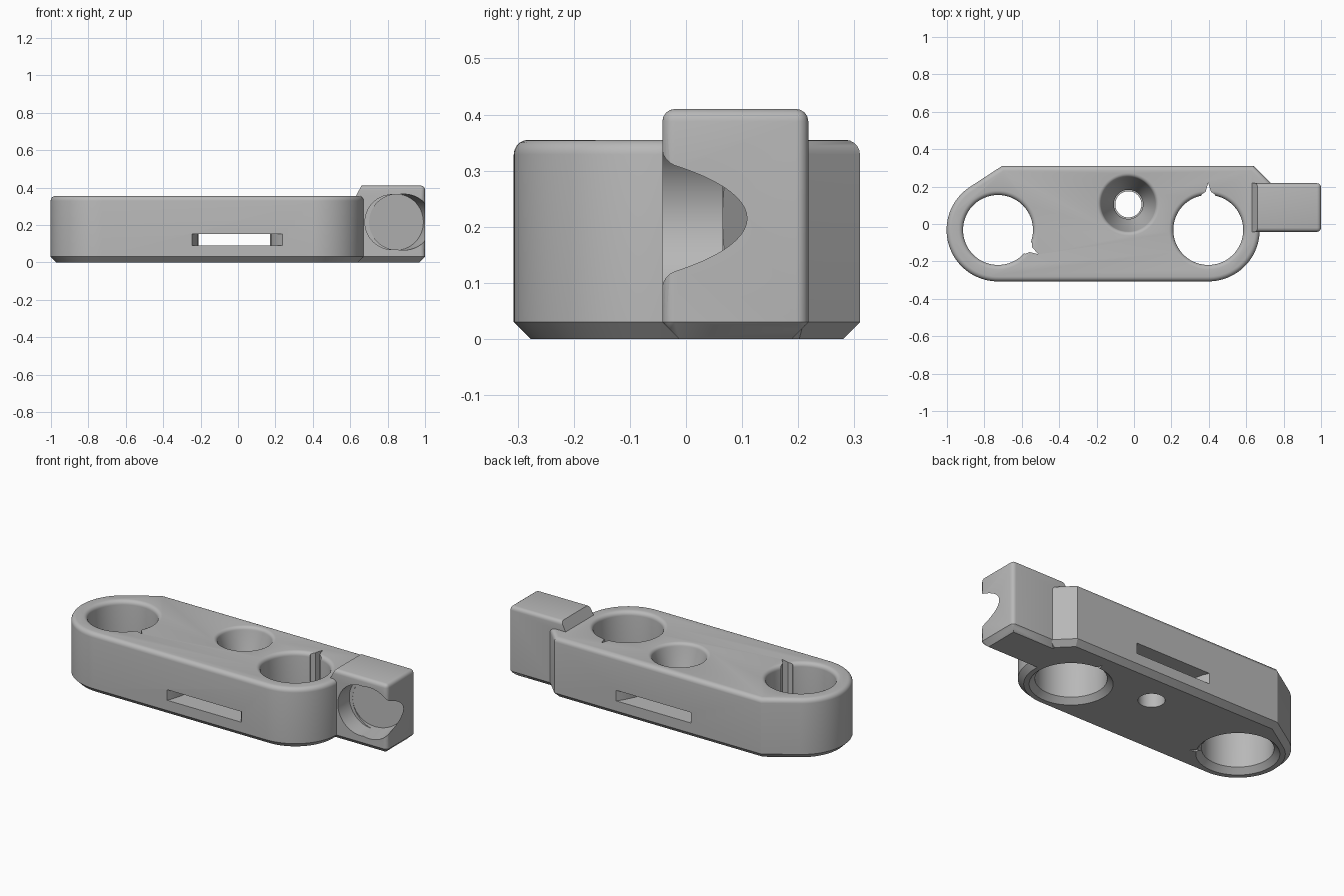
import bpy, bmesh
from math import radians, cos, sin, tau, pi
from mathutils import Matrix, Vector

cube = bpy.data.objects.get("Cube")
if cube:
    bpy.data.objects.remove(cube, do_unlink=True)

grey = bpy.data.materials.new("light_grey")
grey.use_nodes = True
colour = (0.48, 0.48, 0.48, 1)
grey.diffuse_color = colour
grey.node_tree.nodes["Principled BSDF"].inputs["Base Color"].default_value = colour

RING = 0.275                       # outer radius of the rounded ends
LEFT, RIGHT = (-0.727, -0.032), (0.397, -0.032)
TOP, EDGE = 0.355, 0.03


def arc(centre, radius, start, end, steps):
    return [(centre[0] + radius * cos(radians(start + (end - start) * i / steps)),
             centre[1] + radius * sin(radians(start + (end - start) * i / steps)))
            for i in range(steps + 1)]


def finish(name, bm):
    bmesh.ops.recalc_face_normals(bm, faces=bm.faces)
    mesh = bpy.data.meshes.new(name)
    bm.to_mesh(mesh)
    bm.free()
    mesh.materials.append(grey)
    obj = bpy.data.objects.new(name, mesh)
    bpy.context.collection.objects.link(obj)
    return obj


def prism(points, depth):
    """Extrude a closed list of 3D points along the depth vector."""
    bm = bmesh.new()
    face = bm.faces.new([bm.verts.new(p) for p in points])
    extruded = bmesh.ops.extrude_face_region(bm, geom=[face])
    bmesh.ops.translate(bm, vec=depth,
                        verts=[v for v in extruded["geom"] if isinstance(v, bmesh.types.BMVert)])
    bmesh.ops.recalc_face_normals(bm, faces=bm.faces)
    return bm


def bevel(bm, rule, size, segments):
    edges = [e for e in bm.edges if rule(*(v.co for v in e.verts))]
    bmesh.ops.bevel(bm, geom=edges, offset=size, segments=segments, profile=0.5,
                    affect='EDGES', clamp_overlap=False)


def lathe(name, centre, profile, steps=96):
    """Closed solid of revolution from (radius, height) pairs."""
    bm = bmesh.new()
    rings = [[bm.verts.new((centre[0] + r * cos(tau * i / steps),
                            centre[1] + r * sin(tau * i / steps), z))
              for i in range(steps)] for r, z in profile]
    for a, b in zip(rings, rings[1:]):
        for i in range(steps):
            j = (i + 1) % steps
            bm.faces.new((a[i], a[j], b[j], b[i]))
    bm.faces.new(rings[0])
    bm.faces.new(rings[-1])
    return finish(name, bm)


def combine(target, other, operation):
    mod = target.modifiers.new("combine", 'BOOLEAN')
    mod.operation, mod.solver, mod.object = operation, 'EXACT', other
    bpy.context.view_layer.objects.active = target
    bpy.ops.object.modifier_apply(modifier=mod.name)
    bpy.data.objects.remove(other, do_unlink=True)


def rim(radius, size):
    """Rounded mouth running up to the top surface."""
    return [(radius + size * (1 - cos(pi / 2 * i / 5)), TOP - size + size * sin(pi / 2 * i / 5))
            for i in range(6)] + [(radius + size, TOP + 0.05)]


# Main plate: rounded ends, straight back, clipped corners
outline = (arc(RIGHT, RING, -90, 5, 32) + [(0.74, 0.21), (0.64, 0.31), (-0.706, 0.31)]
           + arc(LEFT, RING, 123, 270, 48))
bm = prism([(x, y, 0) for x, y in outline], (0, 0, TOP))
bevel(bm, lambda a, b: min(a.z, b.z) > TOP - 0.001, 0.026, 5)
bevel(bm, lambda a, b: max(a.z, b.z) < 0.001, EDGE, 1)
plate = finish("mounting_plate", bm)

# End block with a sloped shoulder
side = [(0.60, 0), (1, 0), (1, 0.41), (0.66, 0.41), (0.615, 0.325), (0.60, 0.30)]
front, back = -0.042, 0.218
bm = prism([(x, front, z) for x, z in side], (0, back - front, 0))
bevel(bm, lambda a, b: max(a.z, b.z) < 0.001 and max(a.x, b.x) > 0.9, EDGE, 1)
bevel(bm, lambda a, b: (min(a.z, b.z) > 0.4 and max(a.x, b.x) > 0.9)
      or (min(a.x, b.x) > 0.99 and abs(a.z - b.z) > 0.2), 0.022, 4)
combine(plate, finish("end_block", bm), 'UNION')

# Two large holes, rounded above and chamfered below, each with a V notch
for centre, angle in ((LEFT, -31), (RIGHT, 90)):
    profile = [(0.247, -EDGE), (0.187, EDGE)] + rim(0.187, 0.024)
    combine(plate, lathe("hole_cutter", centre, profile), 'DIFFERENCE')
    turn = Matrix.Rotation(radians(angle), 3, 'Z')
    notch = [(0.15, -0.035), (0.19, -0.035), (0.205, -0.014), (0.252, 0),
             (0.205, 0.014), (0.19, 0.035), (0.15, 0.035)]
    points = [turn @ Vector((x, y, -0.1)) + Vector((*centre, 0)) for x, y in notch]
    combine(plate, finish("notch_cutter", prism(points, (0, 0, 0.6))), 'DIFFERENCE')

# Countersunk screw hole
combine(plate, lathe("screw_cutter", (-0.03, 0.105),
                     [(0.07, -0.05), (0.07, 0.13)] + rim(0.145, 0.022)), 'DIFFERENCE')

# Strap slot through the plate, flared at both mouths
half = [(-0.262, -0.34), (-0.235, -0.28), (-0.215, -0.21), (-0.21, -0.12)]
left = half + [(x, -y) for x, y in reversed(half)]
right = [(0.17 + (-0.21 - x) * 1.8, y) for x, y in reversed(left)]
combine(plate, finish("slot_cutter", prism([(x, y, 0.09) for x, y in left + right],
                                           (0, 0, 0.062))), 'DIFFERENCE')


# Blind socket in the block: a straight bore joined by a slanted one
def bore(x, y, radius, tilt):
    cutter = lathe("bore_cutter", (0, 0), [(radius, 0), (radius, 0.35)])
    cutter.data.transform(Matrix.Translation((x, y, 0.215))
                          @ Matrix.Rotation(radians(tilt), 4, 'Z')
                          @ Matrix.Rotation(pi / 2, 4, 'X'))
    combine(plate, cutter, 'DIFFERENCE')


bore(0.826, 0.065, 0.147, 0)
bore(0.846, 0.104, 0.15, 15)

# Smooth shading with crisp edges
bpy.ops.object.select_all(action='DESELECT')
plate.select_set(True)
bpy.context.view_layer.objects.active = plate
bpy.ops.object.shade_smooth_by_angle(angle=radians(30))
